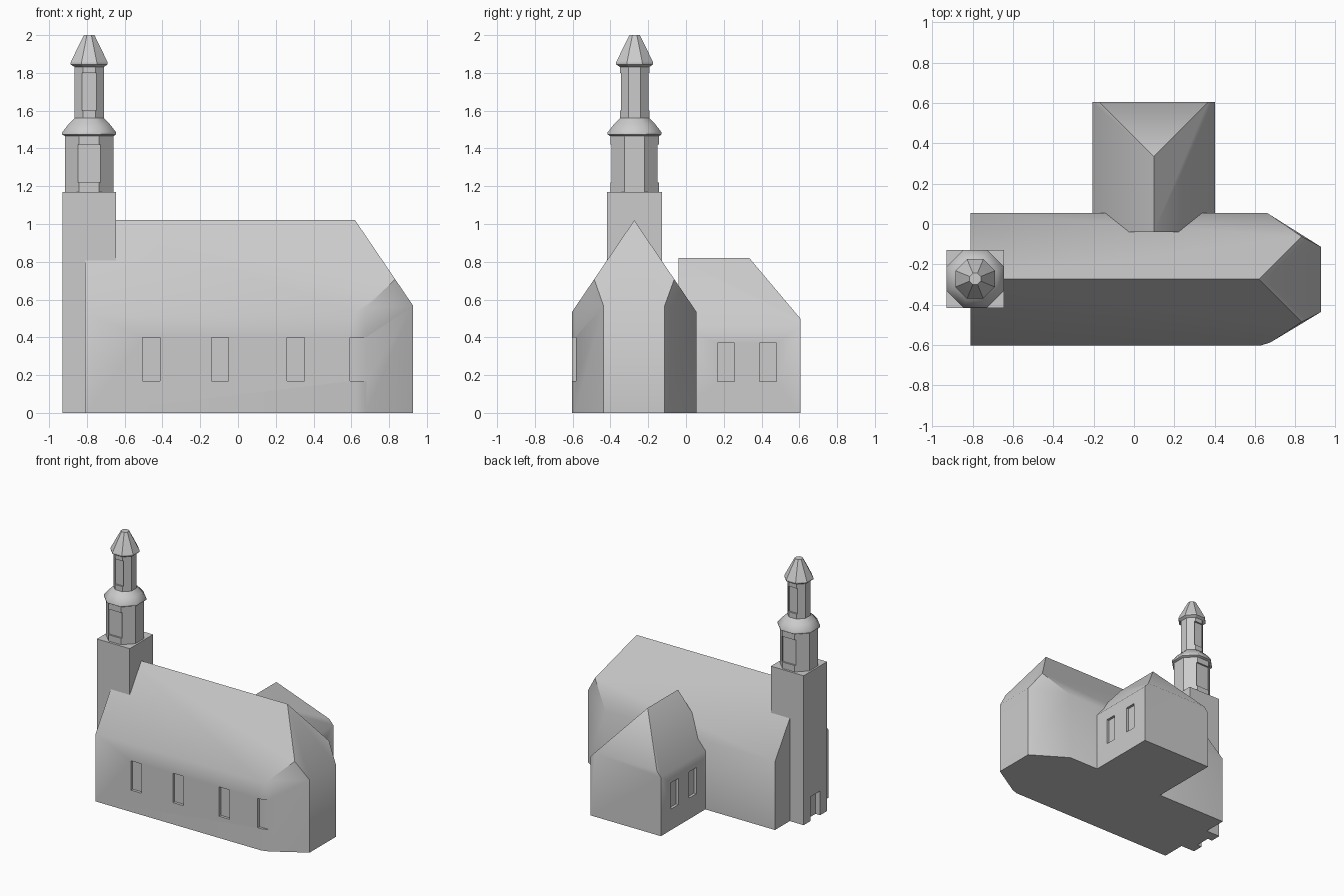
import bpy, bmesh, math
from mathutils import Vector

if "Cube" in bpy.data.objects:
    bpy.data.objects.remove(bpy.data.objects["Cube"])

stone = bpy.data.materials.new("pale grey stone")
stone.diffuse_color = (0.6, 0.6, 0.6, 1)
stone.use_nodes = True
stone.node_tree.nodes["Principled BSDF"].inputs["Base Color"].default_value = stone.diffuse_color

SLOPE = 1.473            # pitch of the main roof
TX, TY = -0.788, -0.272  # tower axis


def finish(bm, name):
    bmesh.ops.recalc_face_normals(bm, faces=bm.faces)
    me = bpy.data.meshes.new(name)
    bm.to_mesh(me)
    bm.free()
    me.materials.append(stone)
    ob = bpy.data.objects.new(name, me)
    bpy.context.collection.objects.link(ob)
    return ob


def hull(name, points):
    """Closed convex block around the given corner points."""
    bm = bmesh.new()
    for p in points:
        bm.verts.new(p)
    bmesh.ops.convex_hull(bm, input=bm.verts)
    bmesh.ops.dissolve_limit(bm, angle_limit=math.radians(1.5),
                             verts=bm.verts, edges=bm.edges)
    return finish(bm, name)


def boxes(name, spans):
    """Several boxes, each given as (x0, x1, y0, y1, z0, z1)."""
    bm = bmesh.new()
    for x0, x1, y0, y1, z0, z1 in spans:
        vs = bmesh.ops.create_cube(bm, size=1)["verts"]
        for v in vs:
            v.co = Vector((x0 + (v.co.x + .5) * (x1 - x0),
                           y0 + (v.co.y + .5) * (y1 - y0),
                           z0 + (v.co.z + .5) * (z1 - z0)))
    return finish(bm, name)


def octagon(name, profile):
    """Eight-sided stack of (apothem, height) rings on the tower axis."""
    bm = bmesh.new()
    rings = []
    for a, z in profile:
        r = a / math.cos(math.pi / 8)
        rings.append([bm.verts.new((TX + r * math.cos((k + .5) * math.pi / 4),
                                    TY + r * math.sin((k + .5) * math.pi / 4), z))
                      for k in range(8)])
    for lo, hi in zip(rings, rings[1:]):
        for k in range(8):
            j = (k + 1) % 8
            bm.faces.new((lo[k], lo[j], hi[j], hi[k]))
    bm.faces.new(rings[0][::-1])
    bm.faces.new(rings[-1])
    return finish(bm, name)


def recess(ob, spans):
    """Cut box-shaped openings into a part."""
    cutter = boxes(ob.name + "_cutter", spans)
    cutter.hide_render = True
    mod = ob.modifiers.new("openings", "BOOLEAN")
    mod.operation, mod.solver, mod.object = "DIFFERENCE", "EXACT", cutter
    bpy.context.view_layer.objects.active = ob
    bpy.ops.object.modifier_apply(modifier=mod.name)
    bpy.data.objects.remove(cutter)


def smooth(ob, degrees):
    bpy.ops.object.select_all(action="DESELECT")
    ob.select_set(True)
    bpy.context.view_layer.objects.active = ob
    bpy.ops.object.shade_smooth_by_angle(angle=math.radians(degrees))


# Nave: gable at one end, hipped roof with cut corners at the other
RY, RX, RZ = -0.274, 0.62, 1.02
plan = [(-.81, -.604), (.625, -.604), (.676, -.588), (.927, -.437),
        (.927, -.113), (.66, .055), (-.81, .055)]
pts = [(x, y, 0) for x, y in plan]
pts += [(x, y, RZ - SLOPE * max(abs(y - RY), x - RX)) for x, y in plan]
pts += [(.832, RY + s * .212, RZ - SLOPE * .212) for s in (-1, 1)]
pts += [(-.81, RY, RZ), (RX, RY, RZ)]
nave = hull("nave", pts)
recess(nave, [(x - .046, x + .046, -.7, -.583, .17, .4)
              for x in (-.46, -.095, .305, .64)])
smooth(nave, 38)

# Side wing: gable against the nave roof, hipped at the back
CX, HW, BACK = .098, .304, .605
pts = []
for s in (-1, 1):
    pts += [(CX + s * HW, y, z) for y in (-.04, BACK) for z in (0, .46)]
    pts.append((CX + s * .27, BACK, .50))
pts += [(CX, -.04, .82), (CX, .335, .82)]
wing = hull("side_wing", pts)
recess(wing, [(x - .02, x + .02, y - .045, y + .045, .165, .37)
              for x in (CX - HW, CX + HW) for y in (.212, .435)])
smooth(wing, 45)

# Square tower base with a doorway
tower = boxes("tower_base", [(-.93, -.646, -.418, -.128, 0, 1.17)])
recess(tower, [(-1, -.89, TY - .06, TY + .06, -.1, .19)])

# Two belfry storeys with openings front and back
for name, a, half, z0, z1, w0, w1 in (
        ("lower_belfry", .128, .059, 1.165, 1.47, 1.22, 1.42),
        ("upper_belfry", .078, .038, 1.55, 1.85, 1.6, 1.8)):
    ob = octagon(name, [(a, z0), (a, z1)])
    recess(ob, [(TX - half, TX + half, y - .013, y + .013, w0, w1)
                for y in (TY - a, TY + a)])

# Flared collar roof and pointed cap
collar = octagon("collar_roof", [(.128, 1.465), (.143, 1.474), (.143, 1.485),
                                 (.108, 1.53), (.078, 1.56)])
smooth(collar, 38)
octagon("cap_roof", [(.078, 1.832), (.098, 1.845), (.098, 1.855),
                     (.065, 1.925), (.028, 2.0)])
